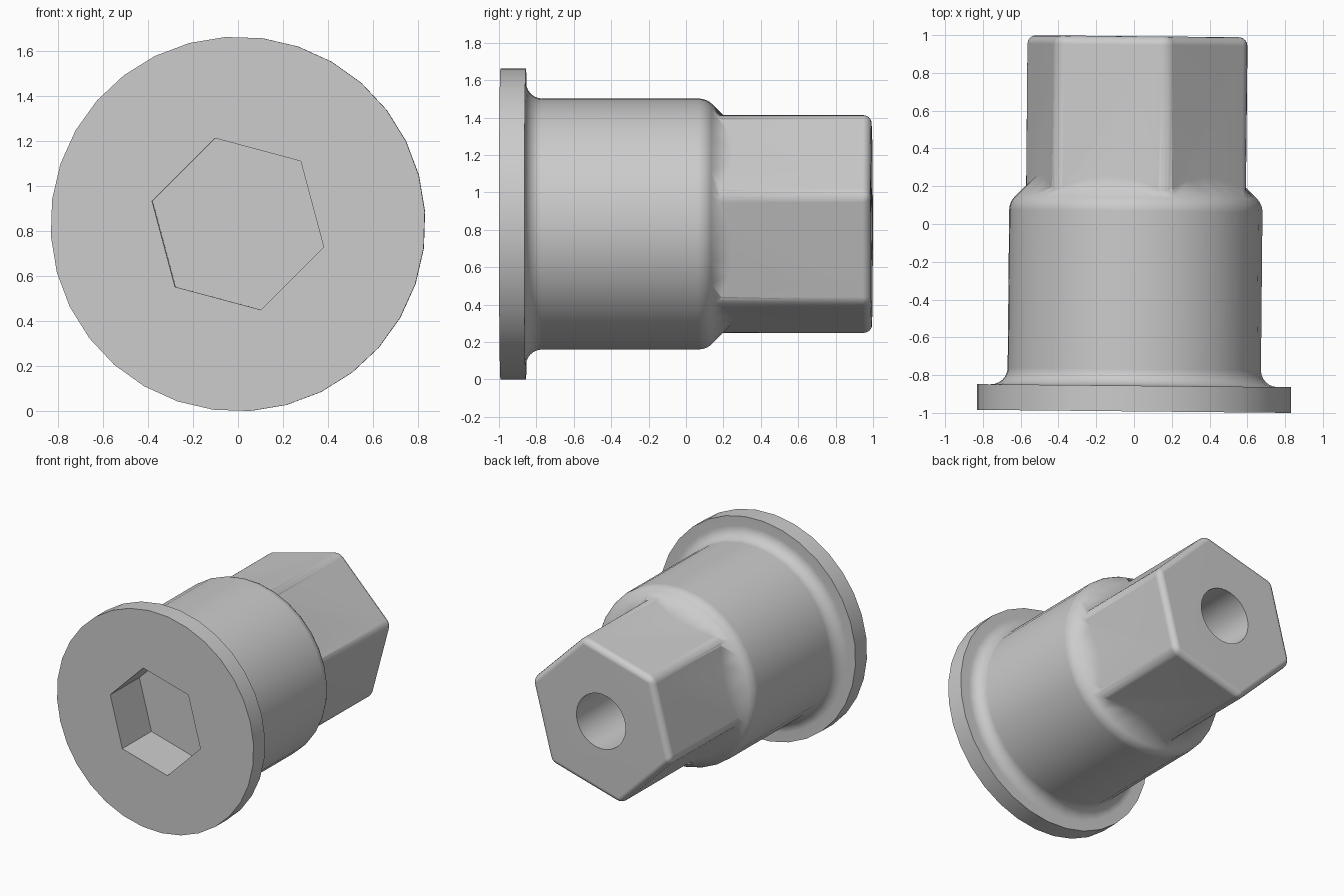
import bpy, bmesh, math
from mathutils import Matrix

if "Cube" in bpy.data.objects:
    bpy.data.objects.remove(bpy.data.objects["Cube"])

CZ = 0.831                 # height of the plug axis (runs along y)
START, END = -0.992, 0.994
TURN = math.radians(15)    # common rotation of flange segments and hex head


def make_object(name, bm):
    bmesh.ops.recalc_face_normals(bm, faces=bm.faces)
    me = bpy.data.meshes.new(name)
    bm.to_mesh(me)
    bm.free()
    ob = bpy.data.objects.new(name, me)
    bpy.context.collection.objects.link(ob)
    return ob


def lathe(name, profile, sides, turn):
    """Closed solid from (y, radius) points revolved around the y axis."""
    bm = bmesh.new()
    rings = []
    for y, r in profile:
        rings.append([bm.verts.new((r * math.cos(turn + 2 * math.pi * i / sides), y,
                                    CZ + r * math.sin(turn + 2 * math.pi * i / sides)))
                      for i in range(sides)])
    for a, b in zip(rings, rings[1:]):
        for i in range(sides):
            j = (i + 1) % sides
            bm.faces.new((a[i], a[j], b[j], b[i]))
    bm.faces.new(rings[0])
    bm.faces.new(rings[-1])
    return make_object(name, bm)


def apply_boolean(target, tool, operation):
    tool.hide_render = True
    mod = target.modifiers.new(operation, 'BOOLEAN')
    mod.operation, mod.object, mod.solver = operation, tool, 'EXACT'
    bpy.context.view_layer.objects.active = target
    bpy.ops.object.modifier_apply(modifier=mod.name)
    bpy.data.objects.remove(tool)


# Flange, fillet, barrel and rounded conical shoulder as one profile
BODY, FIL, RND = 0.672, 0.088, 0.10
BACK = -0.856
profile = [(START, 0.833), (BACK, 0.833)]
for k in range(7):                                   # concave fillet behind the flange
    a = math.radians(90 * k / 6)
    profile.append((BACK + FIL * (1 - math.cos(a)), BODY + FIL * (1 - math.sin(a))))
shoulder = 0.11 - RND * math.tan(math.radians(22.5))
for k in range(5):                                   # rounded edge into 45 degree cone
    a = math.radians(45 * k / 4)
    profile.append((shoulder + RND * math.sin(a), BODY - RND * (1 - math.cos(a))))
profile.append((0.332, 0.45))
plug = lathe("flanged_plug", profile, 32, TURN)

# Hexagonal head with rounded edges
head = lathe("hex_head", [(-0.2, 0.612), (END, 0.612)], 6, TURN)
bm = bmesh.new()
bm.from_mesh(head.data)
edges = [e for e in bm.edges if max(v.co.y for v in e.verts) > 0.5]
bmesh.ops.bevel(bm, geom=edges, offset=0.045, segments=4, profile=0.5, affect='EDGES')
bm.to_mesh(head.data)
bm.free()
apply_boolean(plug, head, 'UNION')

# Hex key socket in the front and blind round hole in the back
apply_boolean(plug, lathe("socket_cutter", [(START - 0.2, 0.395), (START + 0.345, 0.395)],
                          6, math.radians(45)), 'DIFFERENCE')
apply_boolean(plug, lathe("hole_cutter", [(0.0, 0.208), (END + 0.2, 0.208)],
                          32, TURN), 'DIFFERENCE')

# Very slight turn of the whole part
plug.data.transform(Matrix.Translation((0.009, 0, 0)) @ Matrix.Rotation(-0.0098, 4, 'Z'))

# Single grey metal, smooth shading with crisp edges
metal = bpy.data.materials.new("grey_metal")
metal.diffuse_color = (0.6, 0.6, 0.6, 1)
metal.use_nodes = True
metal.node_tree.nodes["Principled BSDF"].inputs["Base Color"].default_value = metal.diffuse_color
plug.data.materials.clear()
plug.data.materials.append(metal)
for p in plug.data.polygons:
    p.material_index = 0
bpy.ops.object.select_all(action='DESELECT')
plug.select_set(True)
bpy.context.view_layer.objects.active = plug
bpy.ops.object.shade_smooth_by_angle(angle=math.radians(50))
wn = plug.modifiers.new("weighted_normals", 'WEIGHTED_NORMAL')
wn.keep_sharp = True
